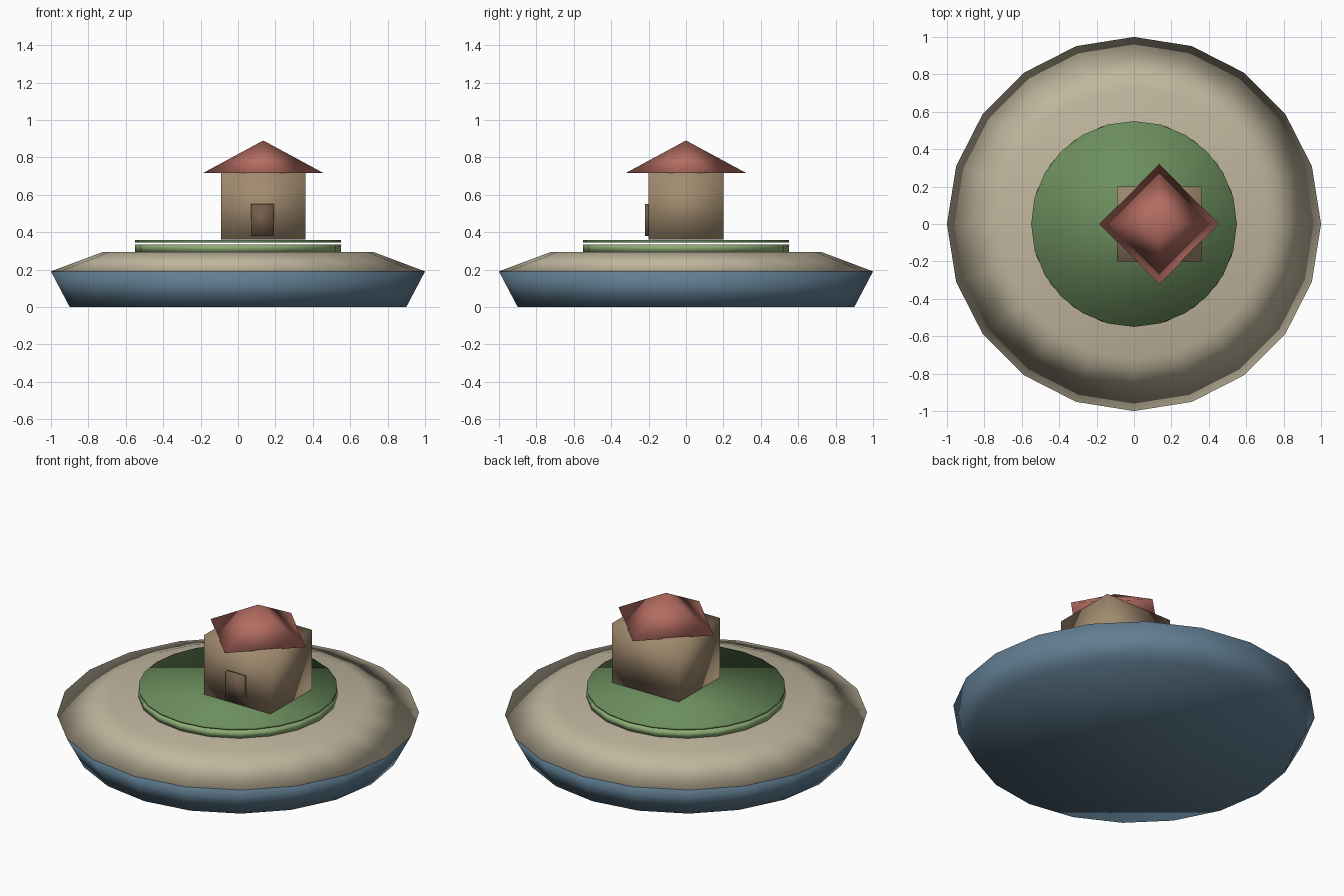
import bpy
from math import pi

if "Cube" in bpy.data.objects:
    bpy.data.objects.remove(bpy.data.objects["Cube"])


def finish(name, color):
    """Name the active object, shade it smooth and colour it."""
    ob = bpy.context.object
    ob.name = name
    bpy.ops.object.transform_apply(location=False, rotation=True, scale=True)
    bpy.ops.object.shade_smooth()
    mat = bpy.data.materials.new(name + "_colour")
    mat.diffuse_color = (*color, 1)
    mat.use_nodes = True
    mat.node_tree.nodes["Principled BSDF"].inputs["Base Color"].default_value = mat.diffuse_color
    ob.data.materials.append(mat)
    return ob


def frustum(name, sides, r_low, r_high, z0, z1, color, x=0.0, turn=0.0):
    bpy.ops.mesh.primitive_cone_add(
        vertices=sides, radius1=r_low, radius2=r_high, depth=z1 - z0,
        location=(x, 0, (z0 + z1) / 2), rotation=(0, 0, turn))
    return finish(name, color)


def box(name, x, y, z, color):
    """Box from (min, max) pairs on each axis."""
    bpy.ops.mesh.primitive_cube_add(
        size=1, location=[(a + b) / 2 for a, b in (x, y, z)])
    bpy.context.object.scale = [b - a for a, b in (x, y, z)]
    return finish(name, color)


# Island: water base, sand slope, grass layers
frustum("water_base", 20, 0.90, 1.00, 0.0, 0.19, (0.12, 0.21, 0.29))
frustum("sand_slope", 20, 1.00, 0.72, 0.19, 0.295, (0.53, 0.47, 0.34))
frustum("grass_layer", 20, 0.55, 0.55, 0.295, 0.335, (0.27, 0.42, 0.18))
frustum("grass_top", 24, 0.55, 0.55, 0.345, 0.357, (0.15, 0.27, 0.11))

# House: walls, door, four-sided roof with corners over the wall centres
box("house_walls", (-0.09, 0.36), (-0.20, 0.20), (0.36, 0.72), (0.36, 0.26, 0.16))
box("door", (0.07, 0.193), (-0.22, -0.20), (0.38, 0.55), (0.17, 0.11, 0.07))
frustum("roof", 4, 0.32, 0.0, 0.717, 0.89, (0.45, 0.15, 0.12), x=0.135)
